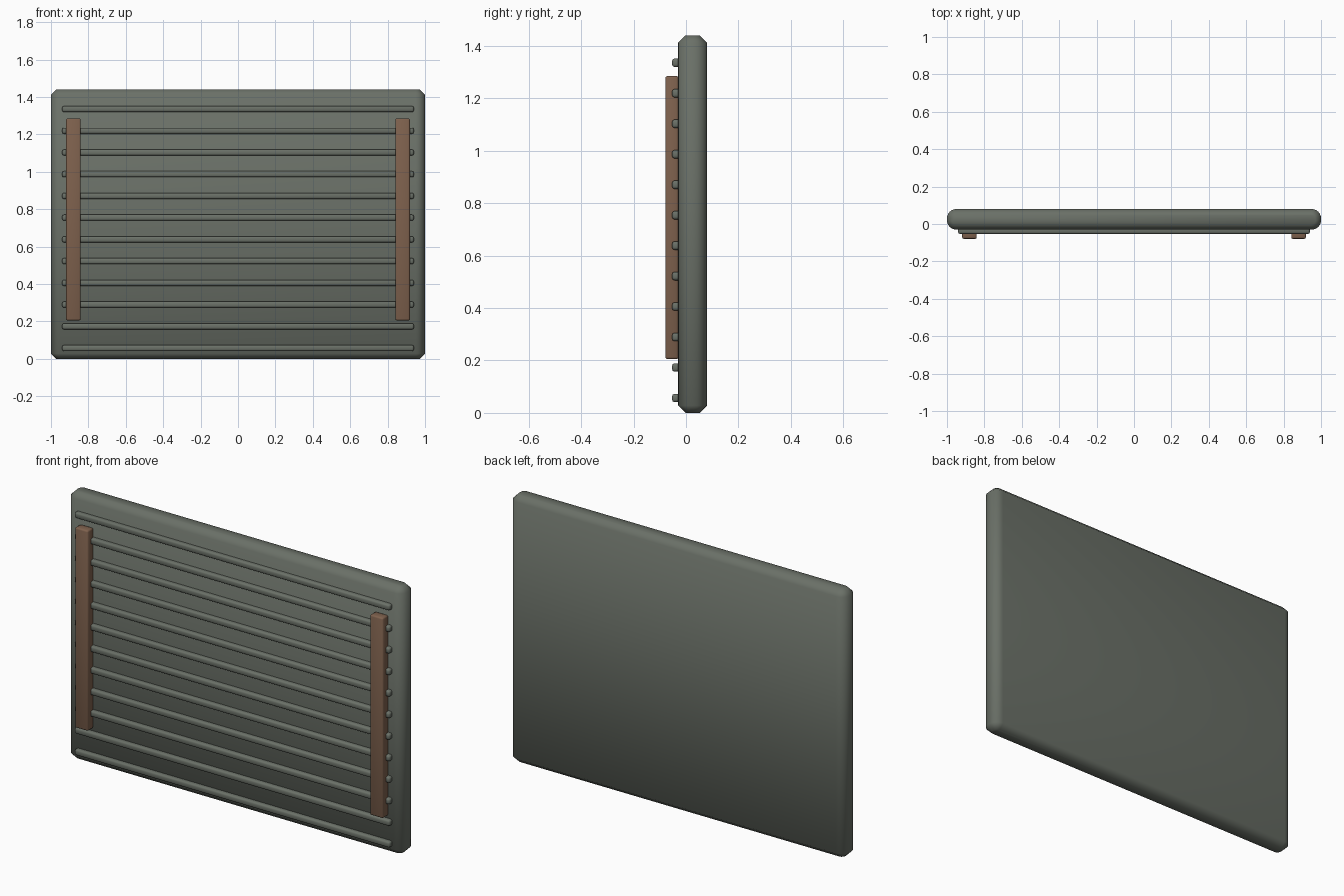
import bpy, bmesh, math
from mathutils import Matrix

cube = bpy.data.objects.get("Cube")
if cube:
    bpy.data.objects.remove(cube, do_unlink=True)


def material(name, color):
    m = bpy.data.materials.new(name)
    m.use_nodes = True
    m.diffuse_color = color
    m.node_tree.nodes["Principled BSDF"].inputs["Base Color"].default_value = color
    return m


GREEN = material("grey green paint", (0.145, 0.163, 0.137, 1))
BROWN = material("brown wood", (0.21, 0.12, 0.075, 1))


def finish(name, bm, mat):
    mesh = bpy.data.meshes.new(name)
    bmesh.ops.recalc_face_normals(bm, faces=bm.faces)
    for f in bm.faces:
        f.smooth = True
    bm.to_mesh(mesh)
    bm.free()
    mesh.materials.append(mat)
    obj = bpy.data.objects.new(name, mesh)
    bpy.context.collection.objects.link(obj)
    return obj


def bar(name, size, center, bevel, mat, turn=0):
    bm = bmesh.new()
    bmesh.ops.create_cube(bm, size=1)
    bmesh.ops.scale(bm, vec=size, verts=bm.verts)
    bmesh.ops.bevel(bm, geom=bm.edges[:], offset=bevel, segments=2,
                    profile=0.5, affect='EDGES')
    bmesh.ops.rotate(bm, matrix=Matrix.Rotation(turn, 3, 'Z'), verts=bm.verts)
    obj = finish(name, bm, mat)
    obj.location = center
    return obj


# Panel: rounded outline stacked in rings, chamfered at top and bottom
def outline(bm, inset, z):
    hx, hy, r, steps = 1 - inset, 0.055 - inset, 0.05 - inset, 6
    ring = []
    for corner, (sx, sy) in enumerate([(1, 1), (-1, 1), (-1, -1), (1, -1)]):
        for i in range(steps + 1):
            a = (corner + i / steps) * math.pi / 2
            ring.append(bm.verts.new((sx * (hx - r) + r * math.cos(a),
                                      sy * (hy - r) + r * math.sin(a) + 0.025, z)))
    return ring


HEIGHT, CHAMFER = 1.44, 0.028
bm = bmesh.new()
rings = [outline(bm, inset, z) for inset, z in
         [(CHAMFER, 0), (0, CHAMFER), (0, HEIGHT - CHAMFER), (CHAMFER, HEIGHT)]]
for low, high in zip(rings, rings[1:]):
    for i in range(len(low)):
        j = (i + 1) % len(low)
        bm.faces.new((low[i], low[j], high[j], high[i]))
bm.faces.new(rings[0])
bm.faces.new(rings[-1])
finish("panel", bm, GREEN)

# Horizontal ribs across the front
for i in range(12):
    bar(f"rib_{i + 1}", (1.88, 0.035, 0.032), (0, -0.0355, 0.057 + i * 0.1162),
        0.009, GREEN)

# Upright wooden battens over the ribs
for side, x in (("left", 0.88), ("right", -0.88)):
    bar(f"{side}_batten", (0.078, 0.05, 1.08), (x, -0.054, 0.745), 0.008, BROWN)
